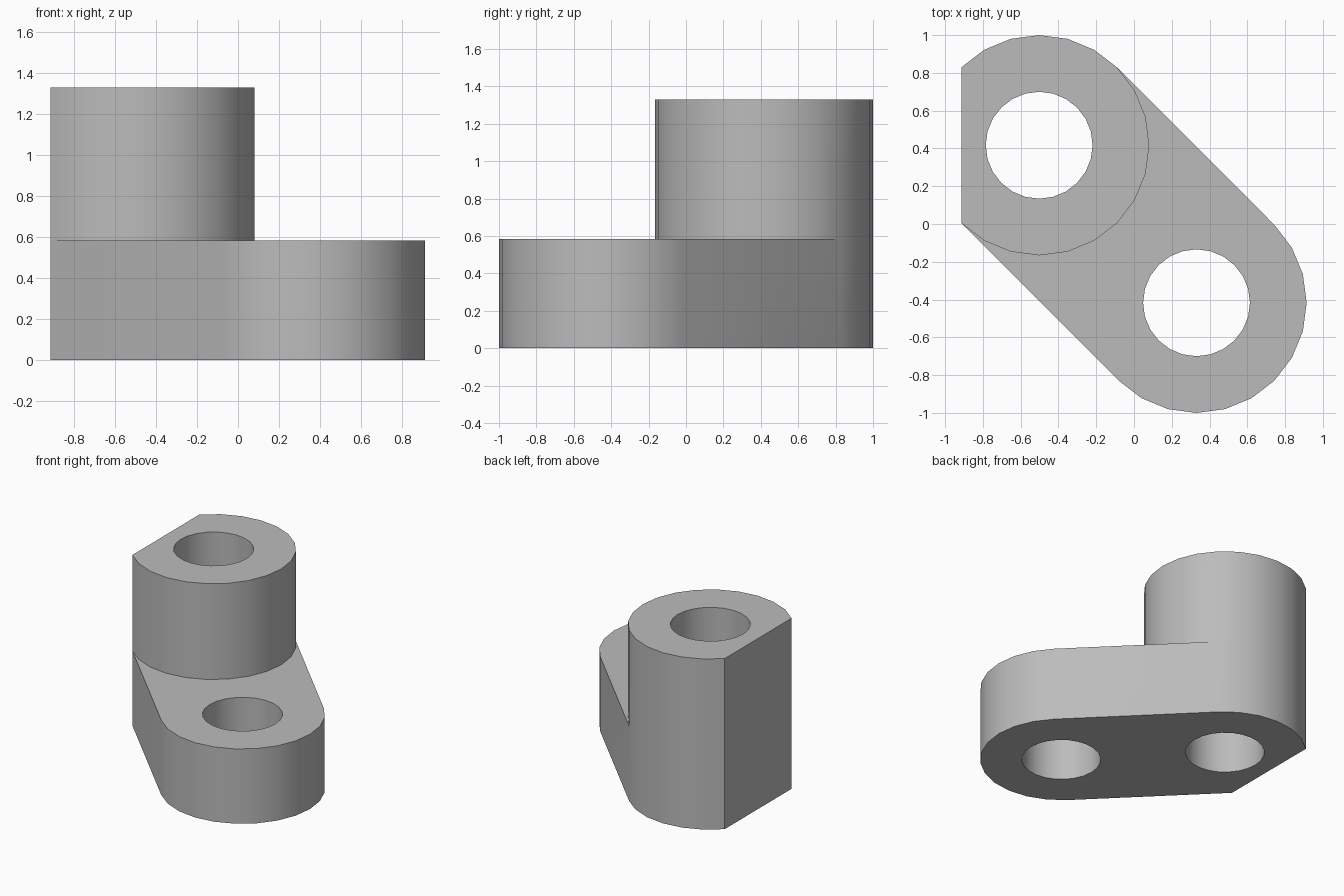
import bpy, bmesh
from math import cos, sin, radians

cube = bpy.data.objects.get("Cube")
if cube:
    bpy.data.objects.remove(cube, do_unlink=True)

R, HOLE = 0.583, 0.283           # outer and bore radius
BASE_H, TOP = 0.583, 1.33        # plate height and total height
BOSS = (-0.502, 0.417)           # axis of the tall boss
EYE = (0.331, -0.417)            # axis of the low end
STEP = 15                        # degrees per side

grey = bpy.data.materials.new("light_grey")
grey.use_nodes = True
colour = (0.5, 0.5, 0.5, 1)
grey.diffuse_color = colour
grey.node_tree.nodes["Principled BSDF"].inputs["Base Color"].default_value = colour


def arc(centre, radius, start, end):
    return [(centre[0] + radius * cos(radians(a)), centre[1] + radius * sin(radians(a)))
            for a in range(start, end + 1, STEP)]


def prism(name, outline, z0, z1):
    bm = bmesh.new()
    face = bm.faces.new([bm.verts.new((x, y, z0)) for x, y in outline])
    sides = bmesh.ops.extrude_face_region(bm, geom=[face], use_keep_orig=True)
    top = [v for v in sides["geom"] if isinstance(v, bmesh.types.BMVert)]
    bmesh.ops.translate(bm, verts=top, vec=(0, 0, z1 - z0))
    bmesh.ops.recalc_face_normals(bm, faces=bm.faces)
    mesh = bpy.data.meshes.new(name)
    bm.to_mesh(mesh)
    bm.free()
    mesh.materials.append(grey)
    obj = bpy.data.objects.new(name, mesh)
    bpy.context.collection.objects.link(obj)
    return obj


def combine(target, tool, operation):
    mod = target.modifiers.new(operation.lower(), "BOOLEAN")
    mod.operation, mod.solver, mod.object = operation, "EXACT", tool
    bpy.context.view_layer.objects.active = target
    bpy.ops.object.modifier_apply(modifier=mod.name)
    bpy.data.objects.remove(tool, do_unlink=True)


# Slanted base plate, with a flat on the right of the boss
plate = arc(BOSS, R, 45, 135) + arc(BOSS, R, 225, 225) + arc(EYE, R, 225, 405)
bracket = prism("bracket", plate, 0, BASE_H)

# Tall boss sharing the same flat
boss = prism("boss", arc(BOSS, R, -135, 135), BASE_H, TOP)
combine(bracket, boss, "UNION")

# Through bores
for centre in (BOSS, EYE):
    bore = prism("bore_cutter", arc(centre, HOLE, 0, 345), -0.1, TOP + 0.1)
    bore.hide_render = True
    combine(bracket, bore, "DIFFERENCE")

# Smooth round walls, crisp rims
bpy.ops.object.select_all(action="DESELECT")
bracket.select_set(True)
bpy.context.view_layer.objects.active = bracket
bpy.ops.object.shade_smooth_by_angle(angle=radians(30))
